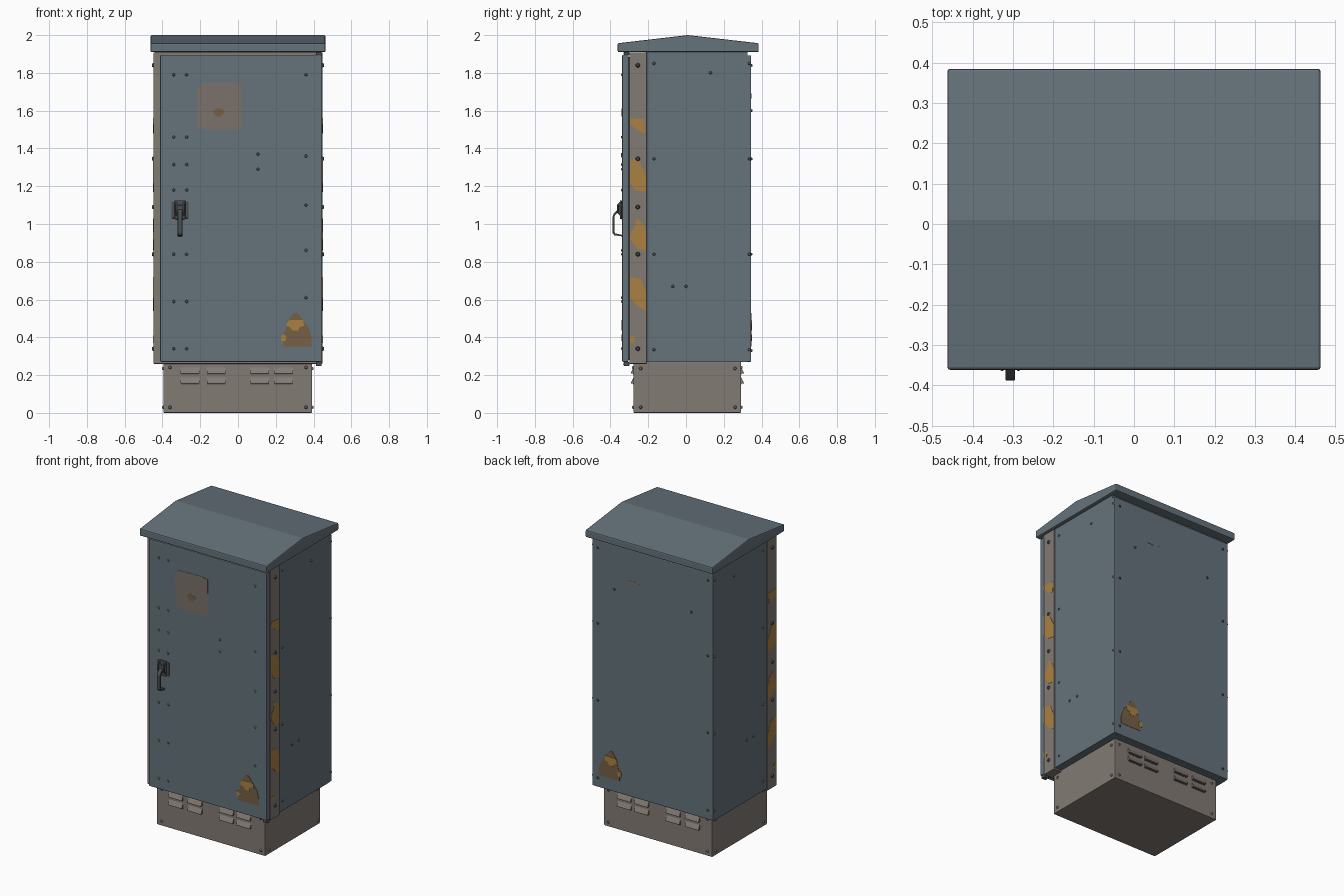
import bpy, bmesh, math
from mathutils import Matrix, Vector


def material(name, rgb):
    m = bpy.data.materials.new(name)
    m.diffuse_color = (*rgb, 1)
    return m


BLUE = material("blue grey paint", (0.130, 0.170, 0.199))
TAN = material("warm grey metal", (0.225, 0.197, 0.175))
LABEL = material("faded label", (0.195, 0.167, 0.145))
GOLD = material("worn yellow", (0.41, 0.22, 0.055))
BROWN = material("brown", (0.18, 0.118, 0.060))
DARK = material("dark steel", (0.072, 0.080, 0.083))


def finish(name, bm, mat, bevel=0, segments=2):
    bmesh.ops.recalc_face_normals(bm, faces=bm.faces)
    me = bpy.data.meshes.new(name)
    bm.to_mesh(me)
    bm.free()
    ob = bpy.data.objects.new(name, me)
    bpy.context.collection.objects.link(ob)
    me.materials.append(mat)
    if bevel:
        mod = ob.modifiers.new("bevel", 'BEVEL')
        mod.width, mod.segments, mod.limit_method = bevel, segments, 'ANGLE'
    return ob


def prism(name, pts, axis, a, b, mat, bevel=0):
    """Extrude a profile: (y,z) points along x, or (x,z) points along y."""
    bm = bmesh.new()
    put = (lambda p, t: (t, p[0], p[1])) if axis == 'x' else (lambda p, t: (p[0], t, p[1]))
    lo = [bm.verts.new(put(p, a)) for p in pts]
    hi = [bm.verts.new(put(p, b)) for p in pts]
    bm.faces.new(lo)
    bm.faces.new(hi)
    n = len(pts)
    for i in range(n):
        bm.faces.new((lo[i], lo[(i + 1) % n], hi[(i + 1) % n], hi[i]))
    return finish(name, bm, mat, bevel)


def box(name, x0, x1, y0, y1, z0, z1, mat, bevel=0):
    return prism(name, [(x0, z0), (x1, z0), (x1, z1), (x0, z1)], 'y', y0, y1, mat, bevel)


def bolts(name, places, direction, mat, r=0.009, h=0.007):
    """Low domed bolt heads, all in one mesh."""
    bm = bmesh.new()
    d = Vector(direction)
    rot = d.to_track_quat('Z', 'Y').to_matrix().to_4x4()
    for p in places:
        bmesh.ops.create_cone(bm, cap_ends=True, segments=10, radius1=r, radius2=r * 0.6, depth=h,
                              matrix=Matrix.Translation(Vector(p) + d * h / 2) @ rot)
    return finish(name, bm, mat)


def rod(name, pts, r, mat):
    cu = bpy.data.curves.new(name, 'CURVE')
    cu.dimensions, cu.bevel_depth, cu.bevel_resolution, cu.use_fill_caps = '3D', r, 2, True
    s = cu.splines.new('POLY')
    s.points.add(len(pts) - 1)
    for q, p in zip(s.points, pts):
        q.co = (*p, 1)
    cu.materials.append(mat)
    ob = bpy.data.objects.new(name, cu)
    bpy.context.collection.objects.link(ob)


# Roof, body, back panel, door
prism("roof", [(-0.362, 1.91), (-0.362, 1.957), (0.01, 2.0), (0.385, 1.957), (0.385, 1.91)],
      'x', -0.463, 0.463, BLUE, 0.007)
box("body", -0.44, 0.44, -0.215, 0.325, 0.27, 1.91, BLUE)
box("back_panel", -0.44, 0.44, 0.322, 0.345, 0.27, 1.892, BLUE, 0.004)
box("door", -0.412, 0.445, -0.338, -0.304, 0.27, 1.895, BLUE, 0.005)

# Front frame with its side strips
box("front_frame", -0.448, 0.448, -0.30, -0.207, 0.26, 1.908, TAN, 0.003)
box("door_seal", -0.40, 0.43, -0.306, -0.298, 0.28, 1.885, DARK)
for z0, z1 in ((0.248, 0.27), (1.895, 1.91)):
    box("hinge_block", 0.412, 0.442, -0.33, -0.30, z0, z1, DARK, 0.003)

# Worn diagonal stripes on the side strips
stripes = [
    [(-0.295, 1.56), (-0.222, 1.555), (-0.217, 1.48), (-0.25, 1.49), (-0.298, 1.53)],
    [(-0.297, 1.345), (-0.25, 1.335), (-0.212, 1.26), (-0.212, 1.17), (-0.265, 1.18), (-0.298, 1.22)],
    [(-0.265, 1.03), (-0.225, 1.00), (-0.212, 0.96), (-0.212, 0.86), (-0.26, 0.87), (-0.297, 0.92),
     (-0.29, 0.96), (-0.27, 0.98)],
    [(-0.297, 0.72), (-0.24, 0.71), (-0.212, 0.64), (-0.212, 0.54), (-0.25, 0.56), (-0.297, 0.61)],
    [(-0.297, 0.41), (-0.27, 0.41), (-0.275, 0.375), (-0.297, 0.37)],
]
for s in (-1, 1):
    for pts in stripes:
        prism("strip_stripe", pts, 'x', s * 0.446, s * 0.4495, GOLD)

# Plinth with vent louvres front and back
box("plinth", -0.395, 0.392, -0.278, 0.292, 0.0, 0.272, TAN, 0.004)
for face, s in ((-0.278, -1), (0.292, 1)):
    for x in (-0.255, -0.115, 0.115, 0.24):
        for z in (0.22, 0.168):
            prism("louvre", [(face, z + 0.02), (face + s * 0.014, z - 0.008),
                             (face + s * 0.014, z - 0.012), (face, z - 0.012)],
                  'x', x - 0.05, x + 0.05, TAN)
            box("louvre_slot", x - 0.048, x + 0.048, face, face + s * 0.002, z - 0.017, z - 0.012, DARK)
    bolts("plinth_bolts", [(x, face, z) for x in (-0.36, 0.36) for z in (0.03, 0.24)], (0, s, 0), TAN)
for x, s in ((-0.395, -1), (0.392, 1)):
    bolts("plinth_side_bolts", [(x, y, z) for y in (-0.24, 0.26) for z in (0.03, 0.235)], (s, 0, 0), TAN)

# Square label on the door
lab = prism("door_label", [(-0.215, 1.505), (-0.12, 1.497), (0.02, 1.5), (0.017, 1.74), (-0.03, 1.75),
                           (-0.2, 1.745), (-0.22, 1.70)], 'y', -0.336, -0.3400, LABEL)
prism("label_spot", [(-0.135, 1.595), (-0.115, 1.57), (-0.09, 1.57), (-0.07, 1.595), (-0.09, 1.612),
                     (-0.115, 1.612)], 'y', -0.337, -0.3412, BROWN)
prism("back_scrape", [(0.10, 1.675), (0.13, 1.665), (0.18, 1.67), (0.18, 1.685), (0.11, 1.69)],
      'y', 0.343, 0.3465, LABEL)

# Warning triangles on door and back
triangle = [(0.24, 0.352), (0.39, 0.352), (0.39, 0.40), (0.375, 0.45), (0.345, 0.49), (0.315, 0.53),
            (0.295, 0.53), (0.265, 0.49), (0.25, 0.43), (0.24, 0.42)]
patch = [(0.255, 0.46), (0.265, 0.49), (0.345, 0.493), (0.35, 0.46), (0.325, 0.455), (0.32, 0.435),
         (0.29, 0.435), (0.275, 0.455)]
chip = [(0.228, 0.38), (0.25, 0.38), (0.257, 0.40), (0.245, 0.415), (0.228, 0.41)]
for f, s in ((-0.338, -1), (0.345, 1)):
    prism("warning_triangle", triangle, 'y', f - s * 0.002, f + s * 0.002, BROWN)
    prism("triangle_patch", patch, 'y', f - s * 0.001, f + s * 0.0032, GOLD)
    prism("triangle_chip", chip, 'y', f - s * 0.001, f + s * 0.0032, GOLD)

# Bolts on the door, strips, sides and back
pairs = [(x, -0.338, z) for x in (-0.34, -0.272) for z in (1.79, 1.46, 1.315, 1.18, 0.84, 0.59, 0.34)]
right = [(0.36, -0.338, z) for z in (1.79, 1.36, 1.10, 0.86, 0.61)]
bolts("door_bolts", pairs + right + [(0.105, -0.338, 1.37), (0.105, -0.338, 1.29)],
      (0, -1, 0), BLUE, 0.008, 0.005)
bolts("back_bolts", [(x, 0.345, z) for x in (-0.40, 0.40) for z in (1.84, 1.345, 0.84, 0.33)]
      + [(0.28, 0.345, 1.60), (-0.28, 0.345, 1.60)], (0, 1, 0), DARK, 0.008, 0.006)
for s in (-1, 1):
    bolts("strip_bolts", [(s * 0.448, -0.255, z) for z in (1.84, 1.345, 1.09, 0.84, 0.34)],
          (s, 0, 0), DARK, 0.012, 0.008)
    bolts("side_bolts", [(s * 0.44, y, z) for y in (-0.17, 0.335) for z in (1.85, 1.345, 0.84, 0.335)]
          + [(s * 0.44, 0.13, 1.80), (s * 0.44, -0.07, 0.67), (s * 0.44, 0.0, 0.67)],
          (s, 0, 0), BLUE, 0.008, 0.006)

# Door handle: plate, frame, pivot and lever
HX = -0.307
box("handle_plate", HX - 0.028, HX + 0.028, -0.35, -0.336, 1.025, 1.125, DARK, 0.005)
for s in (-1, 1):
    box("handle_ear", HX + s * 0.036 - 0.009, HX + s * 0.036 + 0.009, -0.343, -0.336, 1.03, 1.12, DARK, 0.003)
    rod("handle_bracket", [(HX + s * 0.02, -0.345, 1.115), (HX + s * 0.02, -0.36, 1.10),
                           (HX + s * 0.02, -0.36, 1.06), (HX + s * 0.02, -0.345, 1.045)], 0.005, DARK)
box("handle_pivot", HX - 0.018, HX + 0.018, -0.362, -0.345, 1.06, 1.10, DARK, 0.004)
lever = [(-0.355, 1.085), (-0.383, 1.055), (-0.388, 1.04), (-0.388, 0.95), (-0.38, 0.94), (-0.336, 0.934),
         (-0.336, 0.942), (-0.374, 0.95), (-0.379, 0.956), (-0.379, 1.038), (-0.374, 1.048), (-0.355, 1.065)]
prism("handle_lever", lever, 'x', HX - 0.012, HX + 0.012, DARK, 0.002)
